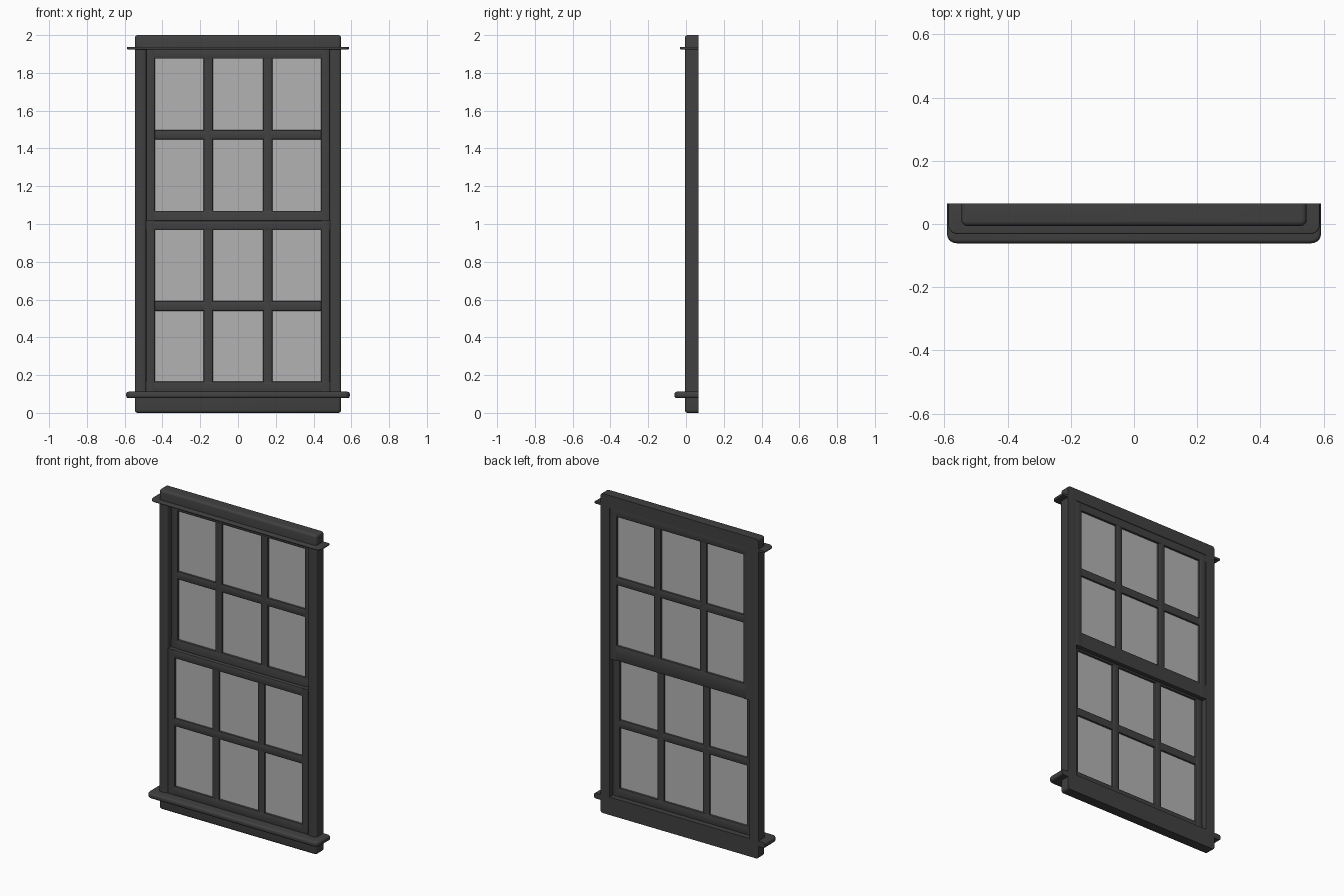
import bpy, bmesh, math

if "Cube" in bpy.data.objects:
    bpy.data.objects.remove(bpy.data.objects["Cube"])


def material(name, rgb, alpha=1.0):
    m = bpy.data.materials.new(name)
    m.diffuse_color = (*rgb, alpha)
    m.use_nodes = True
    m.node_tree.nodes["Principled BSDF"].inputs["Base Color"].default_value = m.diffuse_color
    return m


DARK = material("charcoal_paint", (0.052, 0.052, 0.052))
GLASS = material("grey_glass", (0.45, 0.45, 0.45), 0.8)
BACK = 0.065


def add_box(bm, x, y, z):
    """Box from (min, max) ranges; returns its edges."""
    v = {(i, j, k): bm.verts.new((x[i], y[j], z[k]))
         for i in (0, 1) for j in (0, 1) for k in (0, 1)}
    faces = []
    for q in (((0,0,0), (0,1,0), (1,1,0), (1,0,0)), ((0,0,1), (1,0,1), (1,1,1), (0,1,1)),
              ((0,0,0), (1,0,0), (1,0,1), (0,0,1)), ((0,1,0), (0,1,1), (1,1,1), (1,1,0)),
              ((0,0,0), (0,0,1), (0,1,1), (0,1,0)), ((1,0,0), (1,1,0), (1,1,1), (1,0,1))):
        faces.append(bm.faces.new([v[c] for c in q]))
    return list({e for f in faces for e in f.edges})


def along(e, axis):
    d = e.verts[1].co - e.verts[0].co
    return abs(d[axis]) > 0.99 * d.length


def bevel(bm, edges, r, seg=3):
    bmesh.ops.bevel(bm, geom=edges, offset=r, offset_type='OFFSET', segments=seg,
                    profile=0.5, affect='EDGES', clamp_overlap=True)


def finish(bm, name, mat):
    me = bpy.data.meshes.new(name)
    bmesh.ops.recalc_face_normals(bm, faces=bm.faces[:])
    bm.to_mesh(me)
    bm.free()
    ob = bpy.data.objects.new(name, me)
    bpy.context.collection.objects.link(ob)
    me.materials.append(mat)
    bpy.ops.object.select_all(action='DESELECT')
    ob.select_set(True)
    bpy.context.view_layer.objects.active = ob
    bpy.ops.object.shade_smooth_by_angle(angle=math.radians(35))
    return ob


def board(name, half, front, z, corner, lip, lips=(0, 1)):
    """Board with a flat back, rounded front corners and softened long edges.
    lips picks which of the bottom (0) and top (1) rims are softened."""
    bm = bmesh.new()
    edges = add_box(bm, (-half, half), (front, BACK), z)
    bevel(bm, [e for e in edges if along(e, 2)
               and all(v.co.y < 0.03 for v in e.verts)], corner, 5)
    rim = [e for e in bm.edges if not along(e, 2)
           and any(v.co.y < BACK - 1e-4 for v in e.verts)
           and any(abs(e.verts[0].co.z - z[k]) < 1e-5 for k in lips)]
    bevel(bm, rim, lip)
    finish(bm, name, DARK)


# Head block, cornice, sill and apron
board("head_block", 0.546, -0.006, (1.935, 2.0), 0.018, 0.014, (1,))
board("cornice", 0.588, -0.032, (1.924, 1.938), 0.03, 0.005)
board("sill", 0.592, -0.061, (0.078, 0.112), 0.03, 0.012)
board("apron", 0.546, -0.006, (0.0, 0.085), 0.018, 0.014, (0,))

# Side jambs with rounded front edges
for side, label in ((-1, "left"), (1, "right")):
    bm = bmesh.new()
    xs = sorted((side * 0.485, side * 0.546))
    edges = add_box(bm, xs, (-0.006, BACK), (0.1, 1.93))
    bevel(bm, [e for e in edges if along(e, 2)
               and all(v.co.y < 0 for v in e.verts)], 0.013)
    finish(bm, label + "_jamb", DARK)


def bar(bm, x, y, z, axis, r):
    """Sash bar with softened edges along its length."""
    edges = add_box(bm, x, y, z)
    bevel(bm, [e for e in edges if along(e, axis)], r, 2)


def sash(label, y0, bottom, low_inner, high_inner, top):
    y = (y0, y0 + 0.03)
    bm = bmesh.new()
    # Stiles and rails
    for s in (-1, 1):
        bar(bm, sorted((s * 0.439, s * 0.487)), y, (bottom, top), 2, 0.006)
    bar(bm, (-0.486, 0.486), y, (bottom, low_inner), 0, 0.006)
    bar(bm, (-0.486, 0.486), y, (high_inner, top), 0, 0.006)
    # Glazing bars
    ym = (y0 + 0.002, y0 + 0.028)
    for x in (-0.158, 0.158):
        bar(bm, (x - 0.025, x + 0.025), ym, (low_inner - 0.005, high_inner + 0.005), 2, 0.008)
    zc = (low_inner + high_inner) / 2
    bar(bm, (-0.444, 0.444), ym, (zc - 0.026, zc + 0.026), 0, 0.008)
    finish(bm, label + "_sash", DARK)
    # Glass sheet
    bm = bmesh.new()
    add_box(bm, (-0.45, 0.45), (y0 + 0.013, y0 + 0.017), (low_inner - 0.01, high_inner + 0.01))
    finish(bm, label + "_glass", GLASS)


# Lower sash slides in front of the upper one
sash("lower", 0.0, 0.105, 0.165, 0.967, 1.018)
sash("upper", 0.031, 0.975, 1.07, 1.875, 1.937)
